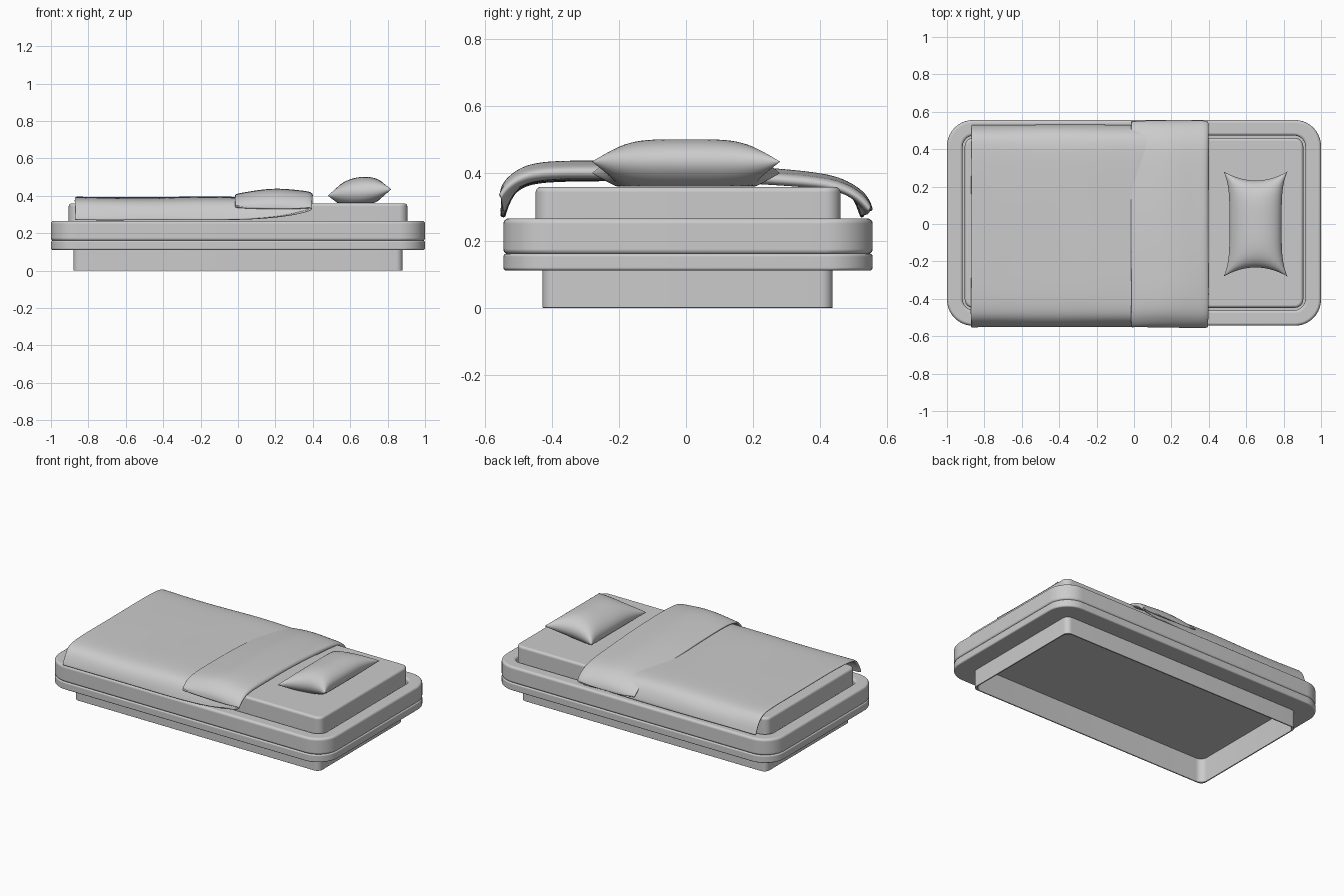
import bpy, bmesh, math, random

if "Cube" in bpy.data.objects:
    bpy.data.objects.remove(bpy.data.objects["Cube"])
random.seed(4)


def add_object(name, bm):
    bmesh.ops.recalc_face_normals(bm, faces=bm.faces[:])
    mesh = bpy.data.meshes.new(name)
    bm.to_mesh(mesh)
    bm.free()
    for p in mesh.polygons:
        p.use_smooth = True
    obj = bpy.data.objects.new(name, mesh)
    bpy.context.collection.objects.link(obj)
    return obj


def outline(hx, hy, r, cy, n=10):
    """Rounded rectangle, counter-clockwise."""
    pts = []
    for i, (sx, sy) in enumerate([(1, 1), (-1, 1), (-1, -1), (1, -1)]):
        for k in range(n + 1):
            a = (i + k / n) * math.pi / 2
            pts.append((sx * (hx - r) + r * math.cos(a),
                        cy + sy * (hy - r) + r * math.sin(a)))
    return pts


def slab(name, hx, hy, r, z0, z1, bevel, cy=0.006, hole=None):
    """Rounded slab, or a ring when hole = (hx, hy, r)."""
    bm = bmesh.new()

    def loop(pts, z):
        return [bm.verts.new((x, y, z)) for x, y in pts]

    def band(a, b):
        for i in range(len(a)):
            j = (i + 1) % len(a)
            bm.faces.new((a[i], a[j], b[j], b[i]))

    outer = outline(hx, hy, r, cy)
    lo, hi = loop(outer, z0), loop(outer, z1)
    band(lo, hi)
    if hole:
        inner = outline(*hole, cy)
        ilo, ihi = loop(inner, z0), loop(inner, z1)
        band(hi, ihi)
        band(ihi, ilo)
        band(ilo, lo)
    else:
        bm.faces.new(hi)
        bm.faces.new(lo[::-1])
    obj = add_object(name, bm)
    mod = obj.modifiers.new("Bevel", 'BEVEL')
    mod.width, mod.segments = bevel, 4
    mod.limit_method, mod.angle_limit = 'ANGLE', math.radians(40)
    mod.harden_normals = True
    return obj


# Frame: open thin-walled base, lower board, upper rim, mattress
slab("base_plinth", 0.88, 0.432, 0.035, 0, 0.159, 0.002, 0.005, (0.872, 0.424, 0.045))
slab("lower_board", 1.0, 0.55, 0.14, 0.111, 0.161, 0.009, hole=(0.876, 0.428, 0.04))
slab("upper_rim", 1.0, 0.55, 0.14, 0.159, 0.266, 0.016, hole=(0.916, 0.467, 0.06))
slab("mattress", 0.905, 0.454, 0.045, 0.158, 0.36, 0.016)

# Pillow: two puffed sheets joined at a pinched seam
bm = bmesh.new()
N, M = 28, 36
for side in (1, -1):
    rows = []
    for i in range(N + 1):
        u = -math.cos(math.pi * i / N)
        row = []
        for j in range(M + 1):
            v = -math.cos(math.pi * j / M)
            x = 0.65 + 0.17 * u * (1 - 0.18 * (1 - v ** 4))
            y = 0.28 * v * (1 - 0.17 * (1 - u * u))
            puff = max(0, 1 - u * u) ** 0.5 * max(0, 1 - v ** 4) ** 0.5
            z = 0.418 + 0.017 * u + (0.082 if side > 0 else -0.08) * puff
            row.append(bm.verts.new((x, y, max(z, 0.361))))
        rows.append(row)
    for i in range(N):
        for j in range(M):
            bm.faces.new((rows[i][j], rows[i + 1][j], rows[i + 1][j + 1], rows[i][j + 1]))
bmesh.ops.remove_doubles(bm, verts=bm.verts[:], dist=0.0005)
add_object("pillow", bm)

# Blanket: cross-sections (y, z) of the flat part and of the turned-back fold
flat = [(-0.547, 0.270), (-0.544, 0.283), (-0.53, 0.322), (-0.502, 0.362), (-0.44, 0.384),
        (-0.25, 0.386), (0, 0.386), (0.25, 0.386), (0.42, 0.384), (0.477, 0.366),
        (0.508, 0.326), (0.522, 0.283), (0.525, 0.270)]
fold = [(-0.55, 0.328), (-0.549, 0.342), (-0.54, 0.372), (-0.505, 0.408), (-0.44, 0.432),
        (-0.25, 0.433), (0, 0.428), (0.25, 0.410), (0.41, 0.398), (0.48, 0.376),
        (0.53, 0.337), (0.549, 0.30), (0.55, 0.285)]
# Stations along the sheet: x, blend towards fold section, middle lift, hem lift
stations = [(-0.872, 0, 0.002, 0), (-0.855, 0, 0.003, 0), (-0.7, 0, 0.0, 0),
            (-0.45, 0, -0.002, 0), (-0.2, 0, 0.006, 0), (0.03, 0, 0.0, 0),
            (0.22, 0.25, -0.01, 0), (0.34, 0.7, -0.03, 0), (0.385, 0.85, -0.036, 0.01),
            (0.396, 0.9, -0.026, 0.012), (0.385, 0.95, -0.014, 0.01),
            (0.33, 1, -0.012, 0), (0.2, 1, 0.003, 0), (0.08, 1, -0.012, 0.003),
            (0.0, 1, -0.026, 0.015), (-0.015, 1, -0.03, 0.022)]
bm = bmesh.new()
rows = []
for x, w, lift, hem in stations:
    row = []
    for k, ((y0, z0), (y1, z1)) in enumerate(zip(flat, fold)):
        mid = 1 - abs(k / 6 - 1) ** 4
        row.append(bm.verts.new((x + random.uniform(-0.003, 0.003),
                                 y0 + (y1 - y0) * w + random.uniform(-0.003, 0.003),
                                 z0 + (z1 - z0) * w + lift * mid + hem * (1 - mid)
                                 + random.uniform(-0.002, 0.003))))
    rows.append(row)
for a, b in zip(rows, rows[1:]):
    for k in range(len(a) - 1):
        bm.faces.new((a[k], a[k + 1], b[k + 1], b[k]))
blanket = add_object("blanket", bm)
thick = blanket.modifiers.new("Thickness", 'SOLIDIFY')
thick.thickness, thick.offset = 0.014, 0
sub = blanket.modifiers.new("Smooth", 'SUBSURF')
sub.levels = sub.render_levels = 3
